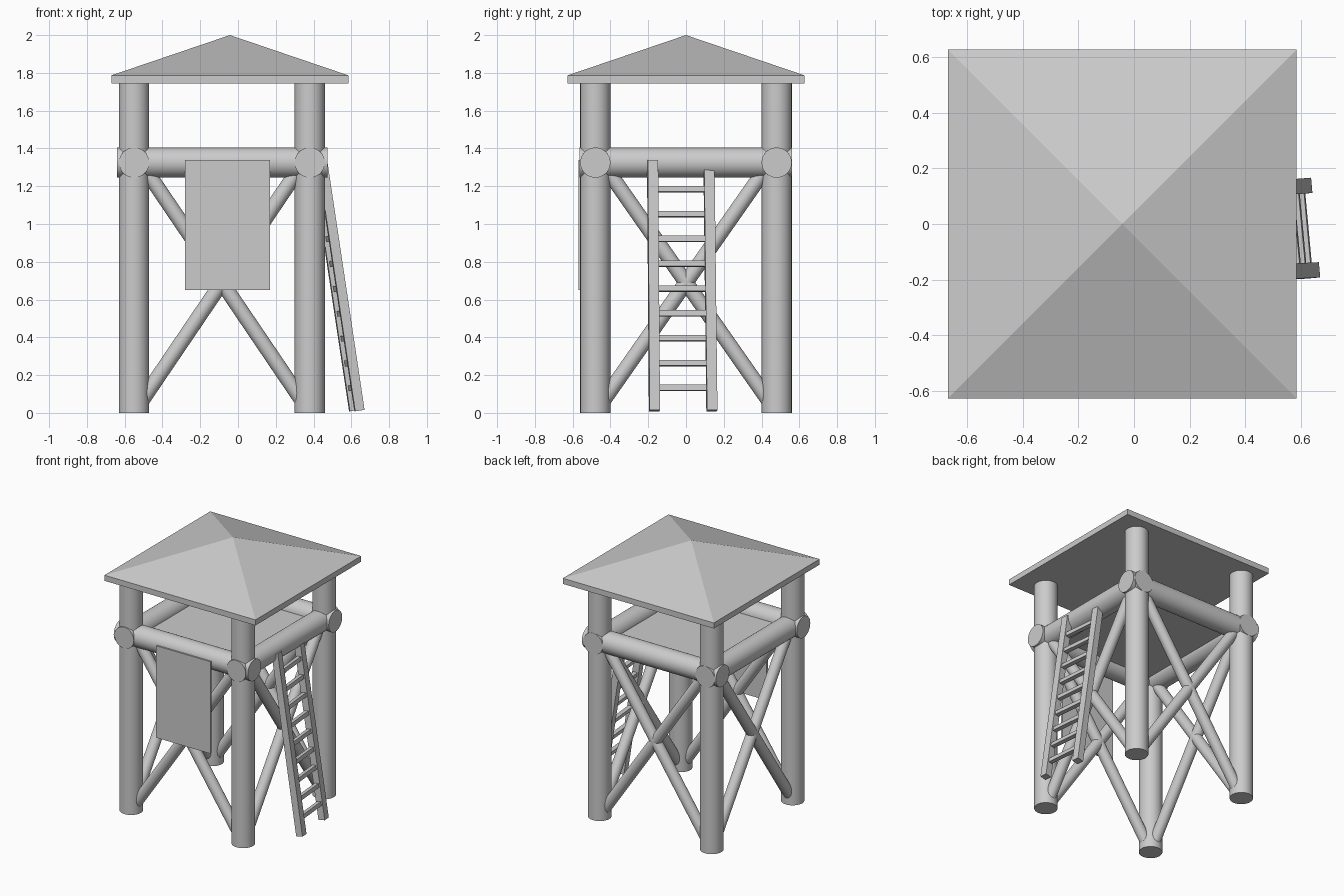
import bpy, bmesh, math
from mathutils import Vector, Matrix

if "Cube" in bpy.data.objects:
    bpy.data.objects.remove(bpy.data.objects["Cube"])

X0, X1, Y = -0.55, 0.38, 0.48   # post axes
XC = (X0 + X1) / 2


def finish(name, bm, smooth=False):
    mesh = bpy.data.meshes.new(name)
    bmesh.ops.recalc_face_normals(bm, faces=bm.faces)
    bm.to_mesh(mesh)
    bm.free()
    obj = bpy.data.objects.new(name, mesh)
    bpy.context.collection.objects.link(obj)
    if smooth:
        bpy.ops.object.select_all(action='DESELECT')
        obj.select_set(True)
        bpy.context.view_layer.objects.active = obj
        bpy.ops.object.shade_smooth_by_angle(angle=math.radians(40))
    return obj


def pole(name, a, b, r, sides=32):
    a, b = Vector(a), Vector(b)
    d = b - a
    bm = bmesh.new()
    m = Matrix.Translation((a + b) / 2) @ d.to_track_quat('Z', 'Y').to_matrix().to_4x4()
    bmesh.ops.create_cone(bm, cap_ends=True, segments=sides, radius1=r, radius2=r,
                          depth=d.length, matrix=m)
    return finish(name, bm, True)


def box(name, lo, hi):
    lo, hi = Vector(lo), Vector(hi)
    bm = bmesh.new()
    m = Matrix.Translation((lo + hi) / 2) @ Matrix.Diagonal((*(hi - lo), 1))
    bmesh.ops.create_cube(bm, size=1, matrix=m)
    return finish(name, bm)


def bar(name, a, b, w, h, side):
    # rectangular bar from a to b; w is measured along the side direction
    a, b = Vector(a), Vector(b)
    d = b - a
    z = d.normalized()
    y = (side - z * side.dot(z)).normalized()
    x = y.cross(z)
    m = Matrix((x, y, z)).transposed().to_4x4()
    m = Matrix.Translation((a + b) / 2) @ m @ Matrix.Diagonal((h, w, d.length, 1))
    bm = bmesh.new()
    bmesh.ops.create_cube(bm, size=1, matrix=m)
    return finish(name, bm)


# Posts
for x in (X0, X1):
    for y in (-Y, Y):
        pole("post", (x, y, 0), (x, y, 1.75), 0.08)

# Beams around the platform
for y in (-Y, Y):
    pole("cross_beam", (X0 - 0.09, y, 1.325), (X1 + 0.093, y, 1.325), 0.08)
for x in (X0, X1):
    pole("side_beam", (x, -Y - 0.085, 1.325), (x, Y + 0.08, 1.325), 0.08)

# Crossed braces on all four sides
K = 0.94
zlo, zhi = 0.69 - 0.686 * K, 0.69 + 0.686 * K
hx, hy = 0.465 * K, Y * K
for s in (-1, 1):
    for y in (-Y, Y):
        pole("brace", (XC - s * hx, y, zlo), (XC + s * hx, y, zhi), 0.04, 24)
    for x in (X0, X1):
        pole("brace", (x, -s * hy, zlo), (x, s * hy, zhi), 0.04, 24)

# Floor and front panel
box("floor", (X0, -Y, 1.31), (X1, Y, 1.335))
box("front_panel", (-0.28, -0.57, 0.65), (0.17, -0.555, 1.34))

# Hipped roof: thin slab with a pyramid on top
bm = bmesh.new()
rings = [[bm.verts.new((-0.043 + sx * 0.627, sy * 0.627, z))
          for sx, sy in ((-1, -1), (1, -1), (1, 1), (-1, 1))] for z in (1.745, 1.787)]
apex = bm.verts.new((-0.043, 0, 2.0))
bm.faces.new(rings[0])
for i in range(4):
    j = (i + 1) % 4
    bm.faces.new((rings[0][i], rings[0][j], rings[1][j], rings[1][i]))
    bm.faces.new((rings[1][i], rings[1][j], apex))
finish("roof", bm)

# Leaning ladder, slightly turned
near = Vector((0.643, -0.167, 0.012)), Vector((0.445, -0.177, 1.335))
far = Vector((0.615, 0.137, 0.012)), Vector((0.423, 0.122, 1.288))
side = Vector((-0.09, 1, 0))
bar("ladder_rail", *near, 0.055, 0.05, side)
bar("ladder_rail", *far, 0.055, 0.05, side)


def at_height(rail, z):
    return rail[0].lerp(rail[1], (z - rail[0].z) / (rail[1].z - rail[0].z))


for i in range(9):
    z = 0.132 + i * 0.1315
    bar("ladder_rung", at_height(near, z), at_height(far, z), 0.03, 0.03, Vector((-0.15, 0, 1)))
